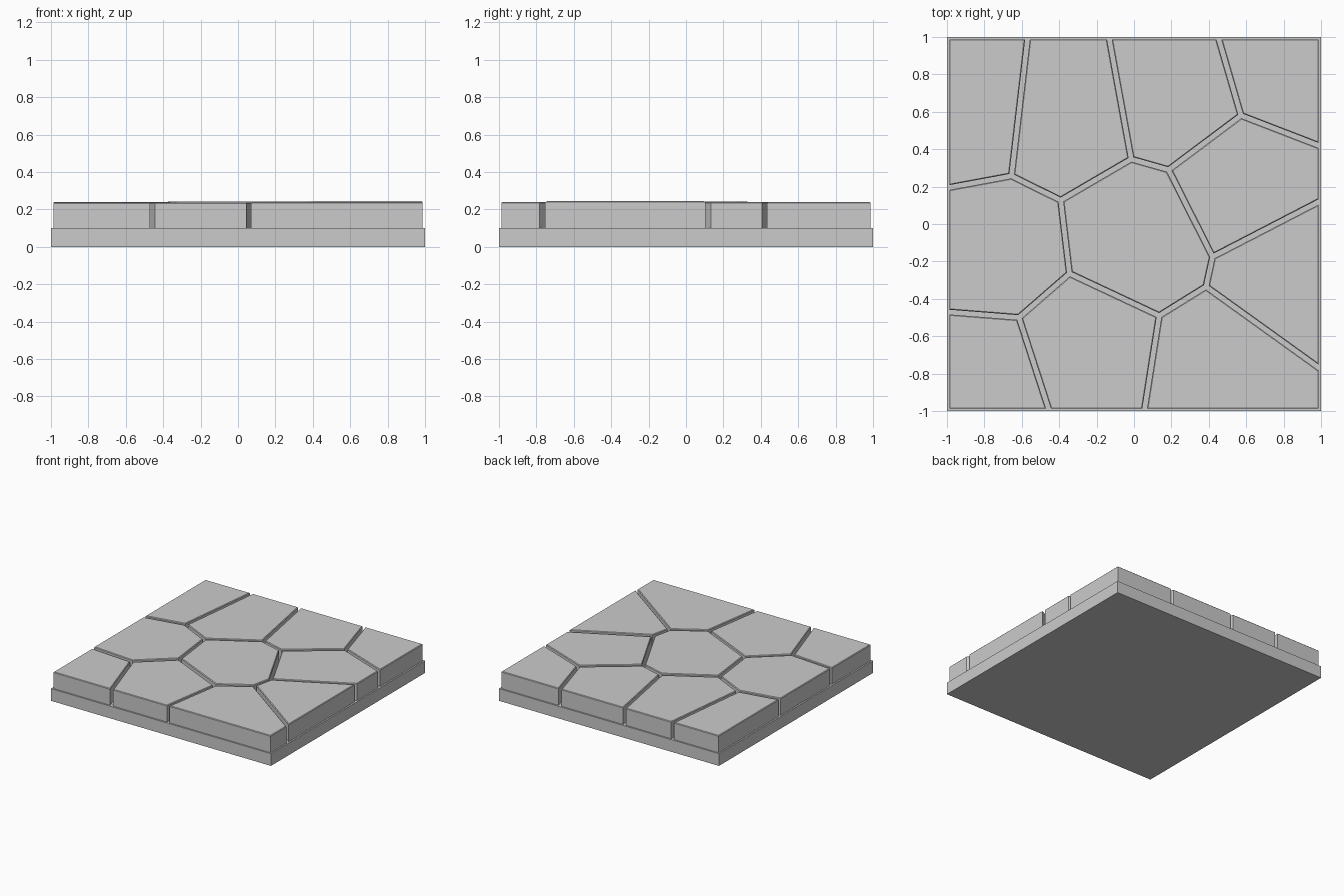
import bpy, bmesh
from mathutils import Vector

if "Cube" in bpy.data.objects:
    bpy.data.objects.remove(bpy.data.objects["Cube"])

BASE_TOP, INSET, CHAMFER = 0.10, 0.0125, 0.005

# Joint-line junctions between the paving stones
P = {
    "TL": (-1, 1), "TR": (1, 1), "BL": (-1, -1), "BR": (1, -1),
    "A": (-0.568, 1), "B": (-0.134, 1), "C": (0.45, 1),
    "D": (1, 0.415), "E": (1, 0.125), "F": (1, -0.777),
    "G": (0.055, -1), "H": (-0.453, -1), "I": (-1, -0.47), "J": (-1, 0.193),
    "K": (-0.655, 0.257), "L": (-0.392, 0.127), "M": (-0.015, 0.347),
    "N": (0.185, 0.29), "O": (0.572, 0.58), "P": (0.42, -0.175),
    "Q": (0.385, -0.335), "R": (0.135, -0.49), "S": (-0.345, -0.265),
    "T": (-0.615, -0.50),
}

# Each stone: outline (counter-clockwise) and top height
STONES = [
    ("TL J K A", 0.240), ("A K L M B", 0.240), ("B M N O C", 0.240),
    ("C O D TR", 0.240), ("O N P E D", 0.240), ("E P Q F", 0.244),
    ("F Q R G BR", 0.240), ("G R S T H", 0.237), ("H T I BL", 0.236),
    ("I T S L K J", 0.240), ("L S R Q P N M", 0.242),
]


def inset(pts, d):
    """Move every edge of a convex outline inward by d."""
    out = []
    for i, p in enumerate(pts):
        a = (p - pts[i - 1]).normalized()
        b = (pts[(i + 1) % len(pts)] - p).normalized()
        na, nb = Vector((-a.y, a.x)), Vector((-b.y, b.x))
        out.append(p + (na + nb) * d / (1 + na.dot(nb)))
    return out


def stack(name, rings):
    """Closed solid lofted through (outline, z) rings."""
    bm = bmesh.new()
    loops = [[bm.verts.new((p.x, p.y, z)) for p in pts] for pts, z in rings]
    n = len(loops[0])
    bm.faces.new(loops[0][::-1])
    bm.faces.new(loops[-1])
    for lo, hi in zip(loops, loops[1:]):
        for i in range(n):
            j = (i + 1) % n
            bm.faces.new((lo[i], lo[j], hi[j], hi[i]))
    mesh = bpy.data.meshes.new(name)
    bm.to_mesh(mesh)
    bm.free()
    obj = bpy.data.objects.new(name, mesh)
    bpy.context.collection.objects.link(obj)


# Square base slab
square = [Vector(P[k]) for k in ("BL", "BR", "TR", "TL")]
stack("base_slab", [(square, 0), (square, BASE_TOP)])

# Paving stones with a fine chamfer on the top edge
for i, (keys, top) in enumerate(STONES, 1):
    outline = inset([Vector(P[k]) for k in keys.split()], INSET)
    stack(f"paving_stone_{i}", [(outline, BASE_TOP), (outline, top - CHAMFER),
                                (inset(outline, CHAMFER), top)])
